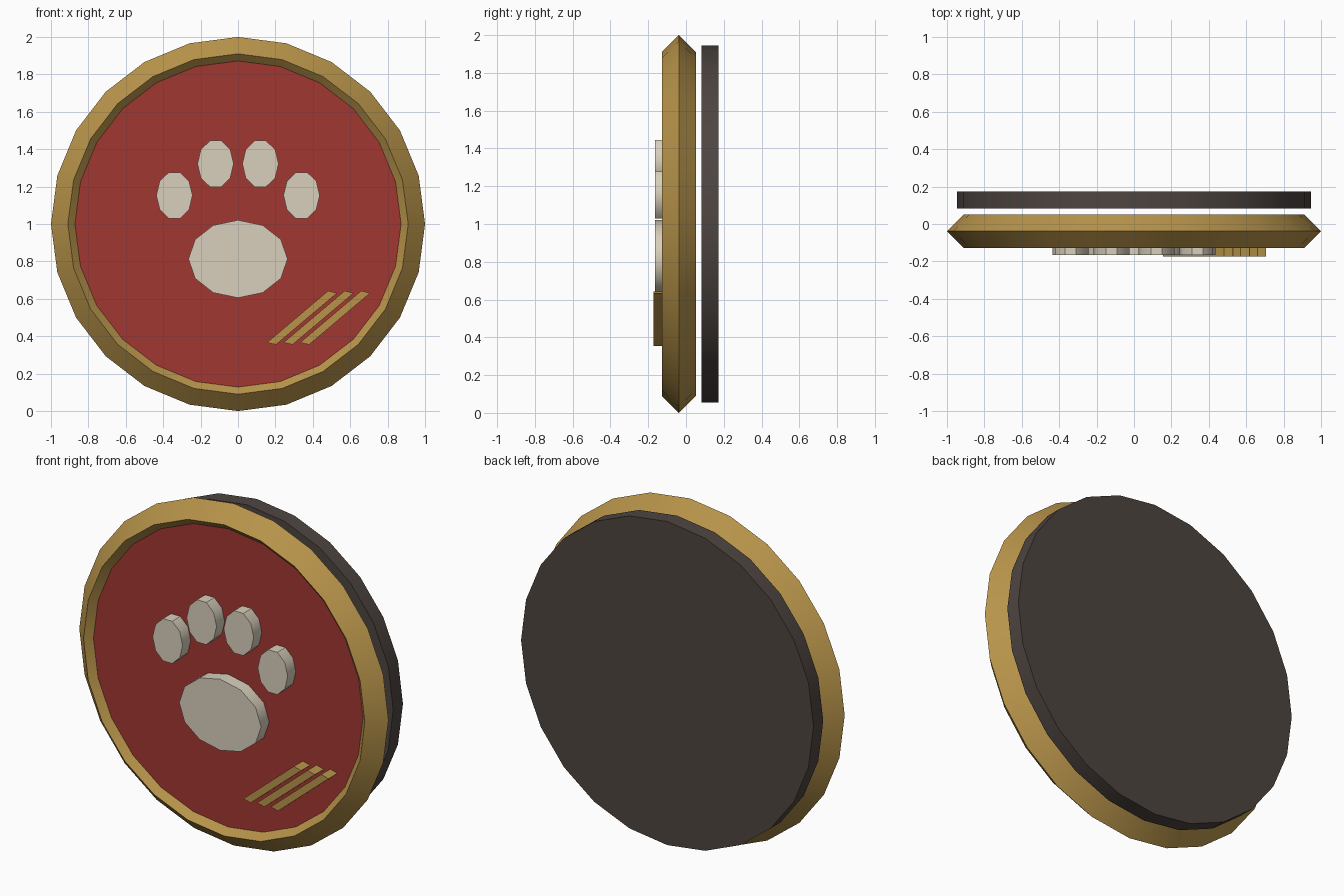
import bpy, bmesh, math
from mathutils import Vector

if "Cube" in bpy.data.objects:
    bpy.data.objects.remove(bpy.data.objects["Cube"])


def material(name, srgb):
    m = bpy.data.materials.new(name)
    lin = [((c / 255 + 0.055) / 1.055) ** 2.4 for c in srgb]
    m.diffuse_color = (*lin, 1)
    m.use_nodes = True
    m.node_tree.nodes["Principled BSDF"].inputs["Base Color"].default_value = m.diffuse_color
    return m


gold = material("antique gold", (184, 148, 74))
red = material("deep red", (160, 55, 49))
cream = material("cream", (216, 208, 188))
dark = material("dark brown", (78, 69, 65))


def smooth(obj, angle=40):
    bpy.ops.object.select_all(action='DESELECT')
    obj.select_set(True)
    bpy.context.view_layer.objects.active = obj
    bpy.ops.object.shade_smooth_by_angle(angle=math.radians(angle))


def prism(name, outline, y0, y1, mat):
    """Extrude an x-z outline from y0 (front) to y1 (back)."""
    bm = bmesh.new()
    face = bm.faces.new([bm.verts.new((x, y0, z)) for x, z in outline])
    out = bmesh.ops.extrude_face_region(bm, geom=[face], use_keep_orig=True)
    for v in out["geom"]:
        if isinstance(v, bmesh.types.BMVert):
            v.co.y = y1
    bmesh.ops.recalc_face_normals(bm, faces=bm.faces[:])
    mesh = bpy.data.meshes.new(name)
    bm.to_mesh(mesh)
    bm.free()
    mesh.materials.append(mat)
    obj = bpy.data.objects.new(name, mesh)
    bpy.context.collection.objects.link(obj)
    return obj


def ellipse(cx, cz, rx, rz, n):
    return [(cx + rx * math.cos(2 * math.pi * i / n),
             cz + rz * math.sin(2 * math.pi * i / n)) for i in range(n)]


# Diamond-section rim
bpy.ops.mesh.primitive_torus_add(major_segments=24, minor_segments=4,
                                 major_radius=0.91, minor_radius=0.09,
                                 location=(0, -0.038, 1),
                                 rotation=(math.pi / 2, 0, 0))
rim = bpy.context.object
rim.name = "rim"
rim.data.materials.append(gold)
smooth(rim)

# Face disc and backing disc
smooth(prism("face_disc", ellipse(0, 1, 0.88, 0.88, 24), -0.09, 0.0, red))
smooth(prism("backing_disc", ellipse(0, 1, 0.946, 0.946, 24), 0.083, 0.173, dark))

# Paw print
smooth(prism("paw_pad", ellipse(0, 0.813, 0.265, 0.208, 12), -0.165, -0.085, cream))
for side, label in ((-1, "left"), (1, "right")):
    for cx, cz, kind in ((0.34, 1.153, "outer"), (0.12, 1.322, "inner")):
        smooth(prism(f"{label}_{kind}_toe",
                     ellipse(side * cx, cz, 0.097, 0.13, 10),
                     -0.165, -0.085, cream))

# Three slanted bars
for i in range(3):
    dx = 0.0885 * i
    bar = [(0.155, 0.366), (0.203, 0.355), (0.53, 0.631), (0.482, 0.643)]
    prism(f"slanted_bar_{i + 1}", [(x + dx, z) for x, z in bar],
          -0.173, -0.085, gold)
